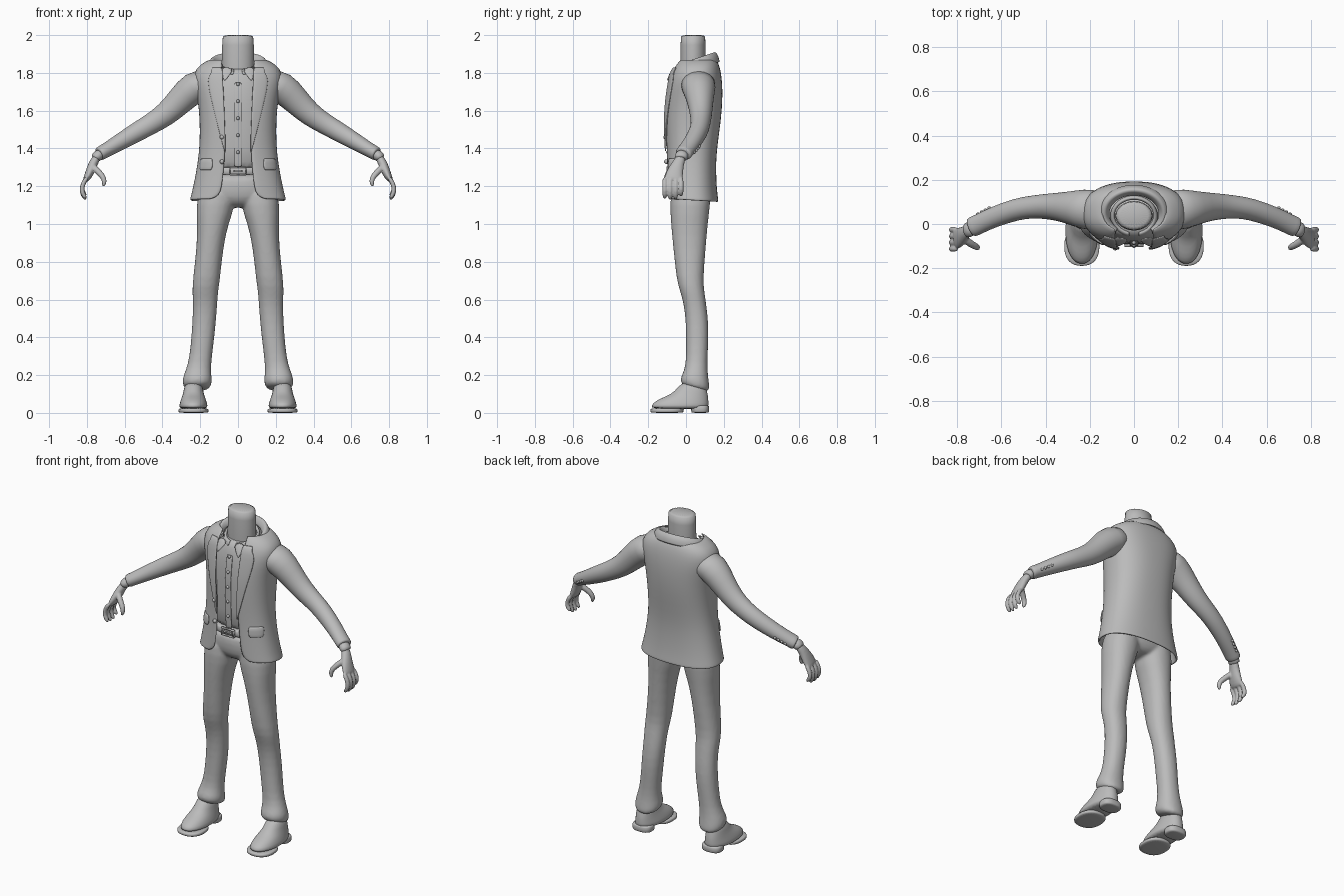
import bpy, bmesh, math
from mathutils import Vector

if "Cube" in bpy.data.objects:
    bpy.data.objects.remove(bpy.data.objects["Cube"], do_unlink=True)

grey = bpy.data.materials.new("plain_grey")
grey.use_nodes = True
grey.diffuse_color = (0.5, 0.5, 0.5, 1)
grey.node_tree.nodes["Principled BSDF"].inputs["Base Color"].default_value = grey.diffuse_color


def ring(z, width, front, back, gap=0, tilt=0, x=0):
    """Level oval: half width, front and back depth, half opening at the front, tilt, centre x."""
    return (z, width, front, back, gap, tilt, x)


def knot(x, y, z, high, deep):
    """Point on a limb with its radius in height and in depth."""
    return (Vector((x, y, z)), high, deep)


def slab(low, high, width, front, back, x=0, inset=.004):
    """Rings of an oval block with softened edges."""
    small = (width - inset, front + inset, back - inset)
    full = (width, front, back)
    return [ring(low, *small, x=x), ring(low + inset, *full, x=x),
            ring(high - inset, *full, x=x), ring(high, *small, x=x)]


def spow(value, power):
    return math.copysign(abs(value) ** power, value)


def skin(bm, outlines, closed):
    """Join outlines into a surface; closed ones get end caps."""
    loops = [[bm.verts.new(p) for p in outline] for outline in outlines]
    count = len(loops[0])
    for low, high in zip(loops, loops[1:]):
        for i in range(count if closed else count - 1):
            j = (i + 1) % count
            bm.faces.new((low[i], low[j], high[j], high[i]))
    if closed:
        bm.faces.new(loops[0][::-1])
        bm.faces.new(loops[-1])


def wrap(bm, rings, power=1.0, count=28):
    """Surface through level rings; a power under one makes them boxier."""
    outlines, closed = [], rings[0][4] == 0
    for z, width, front, back, gap, tilt, cx in rings:
        start = math.asin((gap / width) ** (1 / power))
        outline = []
        for i in range(count if closed else count + 1):
            angle = start + (2 * math.pi - 2 * start) * i / count
            side, fore = spow(math.sin(angle), power), spow(math.cos(angle), power)
            depth = (front + back) / 2 - (back - front) / 2 * fore
            outline.append((cx + width * side, depth, z - tilt * fore))
        outlines.append(outline)
    skin(bm, outlines, closed)


def tube(bm, path, count=16):
    """Round limb through knots."""
    outlines = []
    for i, (centre, high, deep) in enumerate(path):
        along = (path[min(i + 1, len(path) - 1)][0] - path[max(i - 1, 0)][0]).normalized()
        u = Vector((0, 1, 0)).cross(along).normalized()
        v = along.cross(u)
        angles = [2 * math.pi * k / count for k in range(count)]
        outlines.append([centre + u * high * math.cos(a) + v * deep * math.sin(a) for a in angles])
    skin(bm, outlines, True)


def front_y(rings, x, z, power):
    """Depth of the front of a wrapped shape at x, z."""
    for a, b in zip(rings, rings[1:]):
        if a[0] <= z <= b[0]:
            f = (z - a[0]) / (b[0] - a[0])
            width, front, back = (a[k] + (b[k] - a[k]) * f for k in (1, 2, 3))
            bulge = max(0, 1 - (abs(x) / width) ** (2 / power)) ** (power / 2)
            return (front + back) / 2 - (back - front) / 2 * bulge


def patch(bm, rings, edges, power, lift):
    """Sheet lying on a wrapped front; edges are (z, inner x, outer x)."""
    outlines = []
    for z, inner, outer in edges:
        xs = [inner + (outer - inner) * k / 5 for k in range(6)]
        outlines.append([(x, front_y(rings, x, z, power) - lift, z) for x in xs])
    skin(bm, outlines, False)


def finish(bm, name, thick=0, subdivide=1, remesh=0, mirror=False):
    bmesh.ops.recalc_face_normals(bm, faces=bm.faces)
    mesh = bpy.data.meshes.new(name)
    bm.to_mesh(mesh)
    bm.free()
    mesh.materials.append(grey)
    mesh.polygons.foreach_set("use_smooth", [True] * len(mesh.polygons))
    obj = bpy.data.objects.new(name, mesh)
    bpy.context.collection.objects.link(obj)
    if thick:
        solid = obj.modifiers.new("Thickness", 'SOLIDIFY')
        solid.thickness, solid.offset = thick, 0
    if subdivide:
        rounding = obj.modifiers.new("Rounding", 'SUBSURF')
        rounding.levels = rounding.render_levels = subdivide
    if remesh:
        blend = obj.modifiers.new("Blend", 'REMESH')
        blend.mode, blend.voxel_size, blend.use_smooth_shade = 'VOXEL', remesh, True
        obj.modifiers.new("Soften", 'SMOOTH').iterations = 4
    if mirror:
        obj.modifiers.new("Mirror", 'MIRROR').use_mirror_merge = False


def build(name, maker, *args, **options):
    bm = bmesh.new()
    maker(bm, *args)
    finish(bm, name, **options)


def button(name, place, size=.009, mirror=False):
    bm = bmesh.new()
    bmesh.ops.create_uvsphere(bm, u_segments=12, v_segments=8, radius=size)
    bmesh.ops.translate(bm, verts=bm.verts, vec=place)
    finish(bm, name, subdivide=0, mirror=mirror)


# Neck stump
build("neck", wrap, slab(low=1.7, high=2, width=.085, front=-.03, back=.105))

# Shirt with placket, buttons and collar
shirt_cut, jacket_cut = .85, .82
shirt = [ring(z=1.25, width=.17, front=-.08, back=.13), ring(z=1.4, width=.16, front=-.09, back=.13),
         ring(z=1.6, width=.16, front=-.093, back=.15), ring(z=1.72, width=.16, front=-.082, back=.15),
         ring(z=1.79, width=.13, front=-.062, back=.14), ring(z=1.83, width=.095, front=-.042, back=.12)]
build("shirt", wrap, shirt, shirt_cut)
placket = [(1.3 + .05 * k, -.02, .02) for k in range(10)]
build("shirt_placket", patch, shirt, placket, shirt_cut, .004, thick=.006)
for k in range(5):
    height = 1.38 + .09 * k
    button("shirt_button", (0, front_y(shirt, 0, height, shirt_cut) - .008, height))
build("shirt_collar", wrap, [ring(z=1.815, width=.108, front=-.062, back=.13, gap=.02, tilt=.03),
                             ring(z=1.86, width=.097, front=-.046, back=.12, gap=.02, tilt=.03),
                             ring(z=1.83, width=.088, front=-.035, back=.11, gap=.02, tilt=.03)], thick=.008)
collar_point = [[(.014, -.068, 1.825), (.09, -.05, 1.84)], [(.04, -.09, 1.79), (.09, -.08, 1.8)],
                [(.068, -.1, 1.755), (.076, -.1, 1.755)]]
build("shirt_collar_point", skin, collar_point, False, thick=.008, mirror=True)

# Belt and square buckle
build("belt", wrap, slab(low=1.258, high=1.302, width=.176, front=-.095, back=.138), shirt_cut)
for x, z, wide, tall in ((0, .02, .085, .008), (0, -.02, .085, .008), (0, 0, .05, .006),
                         (-.04, 0, .008, .04), (.04, 0, .008, .04)):
    bm = bmesh.new()
    bmesh.ops.create_cube(bm, size=1)
    bmesh.ops.scale(bm, verts=bm.verts, vec=(wide, .012, tall))
    bmesh.ops.translate(bm, verts=bm.verts, vec=(x, -.097, 1.28 + z))
    finish(bm, "belt_buckle", subdivide=0)

# Jacket body, lapels, collar, pocket flaps and buttons
jacket = [ring(z=1.125, width=.25, front=-.1, back=.166, gap=.14, tilt=-.008),
          ring(z=1.135, width=.248, front=-.1, back=.165, gap=.115, tilt=-.008),
          ring(z=1.165, width=.24, front=-.1, back=.16, gap=.09),
          ring(z=1.23, width=.225, front=-.1, back=.155, gap=.08),
          ring(z=1.33, width=.207, front=-.1, back=.153, gap=.07),
          ring(z=1.43, width=.197, front=-.104, back=.162, gap=.066),
          ring(z=1.55, width=.197, front=-.109, back=.18, gap=.07),
          ring(z=1.66, width=.207, front=-.105, back=.188, gap=.075),
          ring(z=1.74, width=.228, front=-.093, back=.187, gap=.08),
          ring(z=1.8, width=.23, front=-.077, back=.18, gap=.085),
          ring(z=1.84, width=.2, front=-.056, back=.17, gap=.085),
          ring(z=1.87, width=.14, front=-.035, back=.155, gap=.08)]
build("jacket_body", wrap, jacket, jacket_cut, thick=.012)
lapel = [(1.38, .066, .07), (1.45, .066, .09), (1.55, .07, .115), (1.65, .073, .14),
         (1.77, .08, .168), (1.8, .08, .14), (1.83, .084, .14)]
build("lapel", patch, jacket, lapel, jacket_cut, .01, thick=.009, mirror=True)
build("jacket_collar", wrap, [ring(z=1.825, width=.165, front=-.07, back=.178, gap=.085, tilt=.03),
                              ring(z=1.876, width=.142, front=-.06, back=.16, gap=.08, tilt=.036),
                              ring(z=1.87, width=.13, front=-.05, back=.148, gap=.08, tilt=.034),
                              ring(z=1.835, width=.112, front=-.04, back=.13, gap=.07, tilt=.03)], thick=.01)
flap = [(1.285, .145, .2), (1.295, .133, .204), (1.35, .133, .2)]
build("pocket_flap", patch, jacket, flap, jacket_cut, .012, thick=.012, mirror=True)
for height in (1.33, 1.46):
    button("jacket_button", (-.085, front_y(jacket, .085, height, jacket_cut) - .01, height), .012)

# Sleeves, shirt cuffs and sleeve buttons
build("sleeve", tube, [knot(x=.15, y=.06, z=1.75, high=.075, deep=.1),
                       knot(x=.235, y=.068, z=1.728, high=.09, deep=.092),
                       knot(x=.31, y=.076, z=1.65, high=.074, deep=.07),
                       knot(x=.38, y=.08, z=1.58, high=.064, deep=.06),
                       knot(x=.46, y=.078, z=1.53, high=.056, deep=.052),
                       knot(x=.53, y=.068, z=1.49, high=.053, deep=.051),
                       knot(x=.64, y=.03, z=1.425, high=.044, deep=.047),
                       knot(x=.7, y=0, z=1.39, high=.038, deep=.046),
                       knot(x=.733, y=-.014, z=1.371, high=.038, deep=.047),
                       knot(x=.737, y=-.016, z=1.369, high=.034, deep=.042)], mirror=True)
build("shirt_cuff", tube, [knot(x=.72, y=-.01, z=1.38, high=.03, deep=.037),
                           knot(x=.755, y=-.03, z=1.35, high=.03, deep=.036),
                           knot(x=.757, y=-.03, z=1.346, high=.02, deep=.03)], mirror=True)
for k in range(4):
    button("sleeve_button", (.655 + .017 * k, .072 - .009 * k, 1.412 - .011 * k), .008, True)

# Hands: palm, four curled fingers and a thumb blended together
bm = bmesh.new()
tube(bm, [knot(x=.74, y=-.02, z=1.365, high=.022, deep=.027), knot(x=.765, y=-.04, z=1.325, high=.024, deep=.03),
          knot(x=.78, y=-.055, z=1.285, high=.025, deep=.043), knot(x=.798, y=-.066, z=1.245, high=.02, deep=.05),
          knot(x=.81, y=-.068, z=1.228, high=.014, deep=.044)])
for k, lift in enumerate((0, -.006, -.004, .012)):
    y, r = -.113 + .029 * k, .0135
    tube(bm, [knot(.797, y, 1.25, r, r), knot(.823, y, 1.212, r, r), knot(.828, y, 1.175 + lift / 2, r, r),
              knot(.815, y, 1.148 + lift, r, r), knot(.803, y, 1.134 + lift, r / 2, r / 2)], 10)
tube(bm, [knot(x=.775, y=-.06, z=1.31, high=.018, deep=.02), knot(x=.74, y=-.09, z=1.278, high=.018, deep=.018),
          knot(x=.71, y=-.104, z=1.245, high=.016, deep=.016), knot(x=.706, y=-.108, z=1.218, high=.014, deep=.014),
          knot(x=.716, y=-.108, z=1.197, high=.007, deep=.008)], 10)
finish(bm, "hand", remesh=.005, mirror=True)

# Trousers: hips and both legs blended together
leg = [ring(z=1.22, x=.11, width=.09, front=-.08, back=.135), ring(z=1.1, x=.117, width=.105, front=-.085, back=.128),
       ring(z=1, x=.134, width=.082, front=-.08, back=.115), ring(z=.88, x=.148, width=.07, front=-.068, back=.105),
       ring(z=.7, x=.168, width=.072, front=-.05, back=.09), ring(z=.64, x=.174, width=.068, front=-.03, back=.098),
       ring(z=.57, x=.174, width=.064, front=-.01, back=.108), ring(z=.47, x=.18, width=.062, front=0, back=.12),
       ring(z=.36, x=.19, width=.06, front=0, back=.118), ring(z=.26, x=.203, width=.06, front=0, back=.112),
       ring(z=.2, x=.215, width=.073, front=-.016, back=.117, tilt=-.01),
       ring(z=.165, x=.216, width=.08, front=-.03, back=.124, tilt=-.02),
       ring(z=.12, x=.218, width=.07, front=-.03, back=.128, tilt=-.02)]
bm = bmesh.new()
wrap(bm, [ring(z=1.275, width=.17, front=-.08, back=.13), ring(z=1.2, width=.195, front=-.084, back=.138),
          ring(z=1.14, width=.2, front=-.08, back=.13), ring(z=1.105, width=.13, front=-.055, back=.11),
          ring(z=1.085, width=.05, front=-.02, back=.08)], .9)
for side in (-1, 1):
    wrap(bm, [(*r[:-1], side * r[-1]) for r in leg], .92)
finish(bm, "trousers", remesh=.009)

# Shoes: upper, front sole and heel block
foot = .236
upper = [ring(z=.018, x=foot, width=.074, front=-.182, back=.118), ring(z=.04, x=foot, width=.076, front=-.187, back=.12),
         ring(z=.068, x=foot, width=.067, front=-.155, back=.119), ring(z=.088, x=foot, width=.06, front=-.105, back=.117),
         ring(z=.11, x=foot, width=.053, front=-.06, back=.112), ring(z=.17, x=foot, width=.043, front=-.02, back=.1)]
build("shoe_upper", wrap, upper, .92, mirror=True)
build("shoe_sole", wrap, slab(low=0, high=.024, width=.08, front=-.19, back=-.012, x=foot), .85, mirror=True)
build("shoe_heel", wrap, slab(low=0, high=.04, width=.062, front=.027, back=.123, x=foot), .75, mirror=True)
